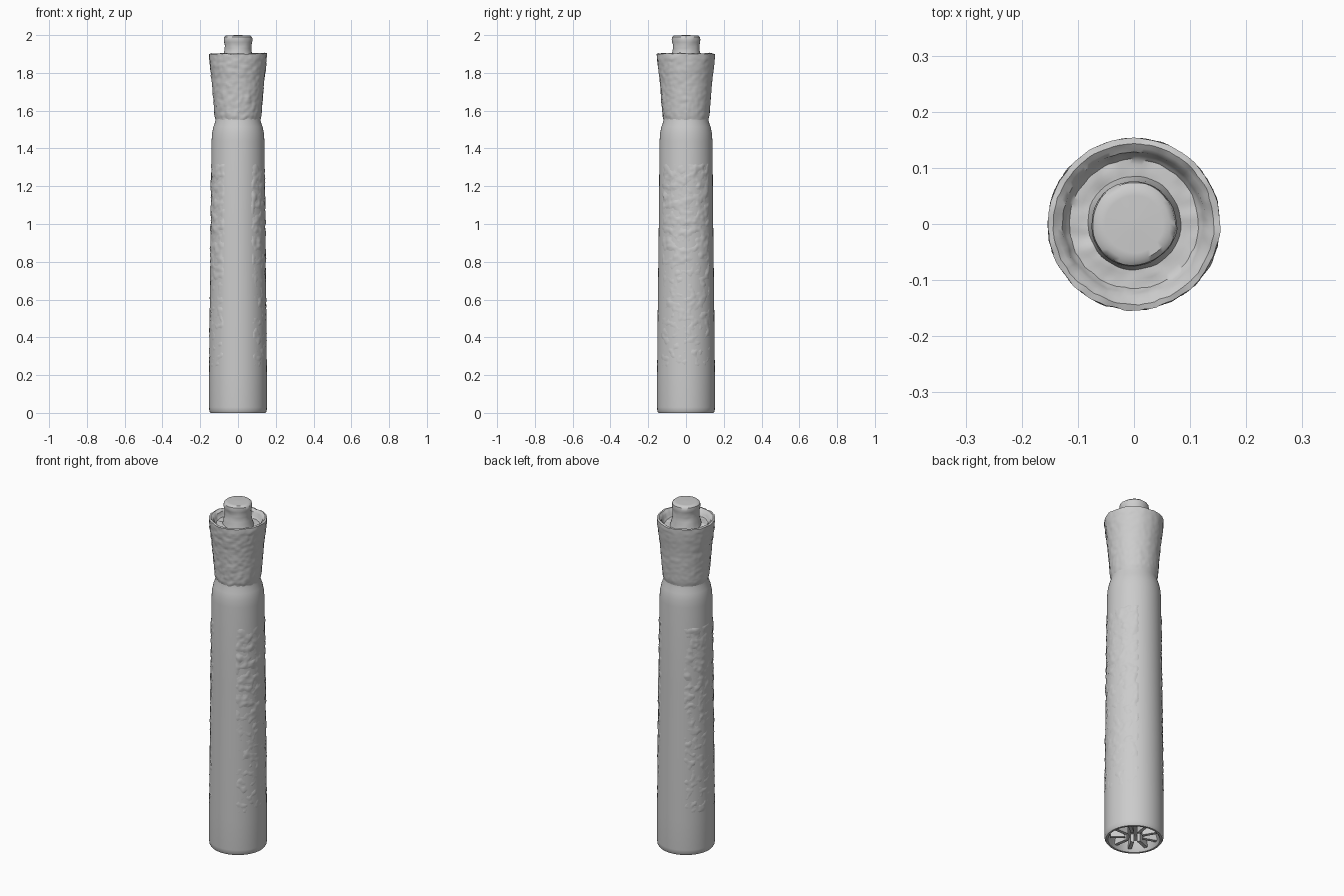
import bpy, bmesh, math
from mathutils import Vector, noise

cube = bpy.data.objects.get("Cube")
if cube:
    bpy.data.objects.remove(cube, do_unlink=True)

grey = bpy.data.materials.new("plain grey")
grey.use_nodes = True
grey.diffuse_color = (0.6, 0.6, 0.6, 1)
grey.node_tree.nodes["Principled BSDF"].inputs["Base Color"].default_value = (0.6, 0.6, 0.6, 1)


def bumps(p, size):
    """Irregular wear, roughly -1 to 1."""
    return noise.noise(p / size) + 0.5 * noise.noise(p / size * 2.1)


def resample(profile, step):
    """Subdivide a radius/height outline into short pieces."""
    out = [profile[0]]
    for (r0, z0), (r1, z1) in zip(profile, profile[1:]):
        n = max(1, round(math.hypot(r1 - r0, z1 - z0) / step))
        out += [(r0 + (r1 - r0) * i / n, z0 + (z1 - z0) * i / n) for i in range(1, n + 1)]
    return out


def finish(name, bm, angle=40):
    bmesh.ops.recalc_face_normals(bm, faces=bm.faces)
    mesh = bpy.data.meshes.new(name)
    bm.to_mesh(mesh)
    bm.free()
    mesh.materials.append(grey)
    ob = bpy.data.objects.new(name, mesh)
    bpy.context.collection.objects.link(ob)
    bpy.ops.object.select_all(action="DESELECT")
    ob.select_set(True)
    bpy.context.view_layer.objects.active = ob
    bpy.ops.object.shade_smooth_by_angle(angle=math.radians(angle))
    return ob


def lathe(name, profile, segments, shape=None, start=0, sweep=math.tau):
    """Turn an outline around z; shape(p, angle) may move each point."""
    bm = bmesh.new()
    closed = sweep == math.tau
    columns = []
    for i in range(segments if closed else segments + 1):
        a = start + sweep * i / segments
        column = []
        for r, z in profile:
            p = Vector((r * math.cos(a), r * math.sin(a), z))
            column.append(bm.verts.new(shape(p, a) if shape else p))
        columns.append(column)
    if closed:
        columns.append(columns[0])
    for left, right in zip(columns, columns[1:]):
        for i in range(len(profile) - 1):
            bm.faces.new((left[i], right[i], right[i + 1], left[i + 1]))
    bmesh.ops.remove_doubles(bm, verts=bm.verts, dist=1e-5)
    return finish(name, bm)


def outward(p, amount):
    return p + Vector((p.x, p.y, 0)).normalized() * amount


def body_radius(z):
    return 0.153 - 0.013 * z / 1.45


# Tapered handle with a hollow foot
lathe("handle", [(0, 0.06), (0.115, 0.06), (0.127, 0.012), (0.135, 0), (0.146, 0),
                 (0.152, 0.01), (0.153, 0.03), (0.153, 0.2), (0.149, 0.6),
                 (0.144, 1.0), (0.14, 1.44), (0.137, 1.48), (0.13, 1.515),
                 (0.121, 1.54), (0.118, 1.56), (0, 1.56)], 64)

# Ribs inside the foot
bm = bmesh.new()
for i in range(9):
    a = math.tau * i / 9
    new = bmesh.ops.create_cube(bm, size=1)["verts"]
    for v in new:
        x, y, z = 0.085 + v.co.x * 0.075, v.co.y * 0.018, 0.038 + v.co.z * 0.05
        v.co = (x * math.cos(a) - y * math.sin(a), x * math.sin(a) + y * math.cos(a), z)
finish("foot_ribs", bm, 30)

# Worn grip panels on both sides, their edges sinking into the handle
LOW, HIGH, SPREAD = 0.23, 1.33, math.radians(64)
for name, centre in (("left_grip", 0), ("right_grip", math.pi)):
    def grip_shape(p, a, centre=centre):
        edge = min((p.z - LOW) / 0.02, (HIGH - p.z) / 0.02,
                   (SPREAD - abs(a - centre)) / 0.12, 1)
        return outward(p, -0.004 + edge * (0.005 + 0.0045 * bumps(p, 0.032)))
    outline = resample([(body_radius(LOW), LOW), (body_radius(HIGH), HIGH)], 0.008)
    lathe(name, outline, 44, grip_shape, centre - SPREAD, 2 * SPREAD)


# Rough flared head with a dished top
def head_shape(p, a):
    r = math.hypot(p.x, p.y)
    if r < 0.02:
        return p
    front = 0.5 - 0.5 * math.sin(a)
    p = outward(p, (0.0016 + 0.0022 * front) * bumps(p, 0.022))
    if p.z > 1.85:
        p.z += 0.006 * bumps(p, 0.045)
        if r < 0.125:
            p.z -= 0.015 * (1 - front)
    return p


lathe("head", resample([(0, 1.55), (0.118, 1.55), (0.124, 1.575), (0.13, 1.65), (0.138, 1.75),
                        (0.148, 1.83), (0.153, 1.88), (0.153, 1.9), (0.143, 1.903),
                        (0.128, 1.89), (0.115, 1.872), (0, 1.872)], 0.0085), 96, head_shape)


# Blunt knob on top
def knob_shape(p, a):
    return p + Vector((p.x, p.y, 0)) * 0.035 * bumps(p, 0.05)


lathe("knob", resample([(0, 1.84), (0.09, 1.84), (0.079, 1.88), (0.071, 1.92), (0.071, 1.95),
                        (0.076, 1.975), (0.074, 1.99), (0.064, 1.998), (0, 2.0)], 0.012),
      48, knob_shape)
